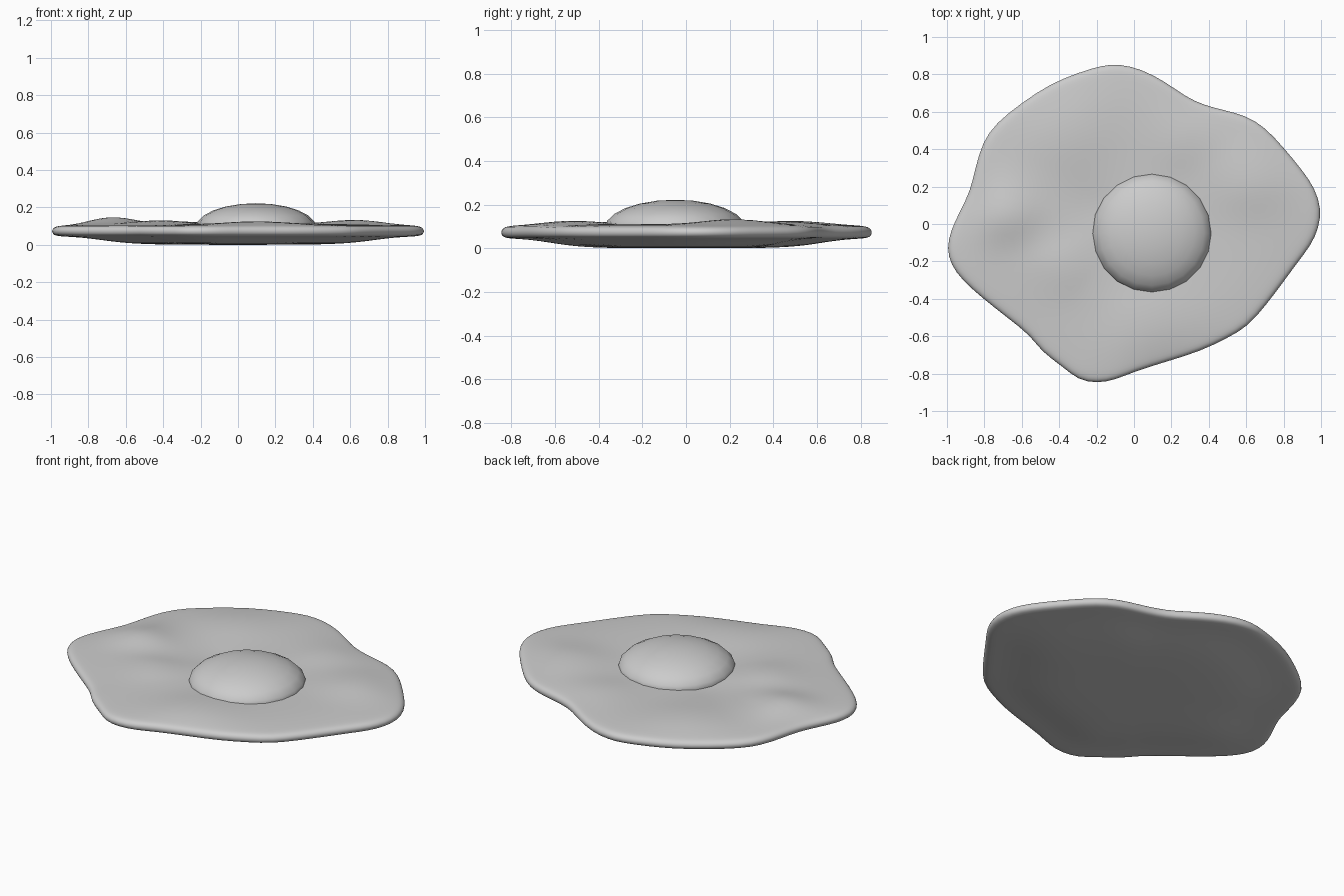
import bpy, bmesh, math

if "Cube" in bpy.data.objects:
    bpy.data.objects.remove(bpy.data.objects["Cube"])

# Wavy outline of the egg white, clockwise from the back
OUTLINE = [(-.08, .857), (.04, .83), (.17, .76), (.28, .68), (.37, .638), (.48, .61), (.60, .58),
           (.70, .52), (.80, .41), (.90, .29), (.97, .19), (1.003, .08), (.99, -.02), (.95, -.11),
           (.88, -.2), (.80, -.31), (.71, -.43), (.61, -.55), (.5, -.61), (.36, -.68), (.18, -.735),
           (0, -.79), (-.1, -.835), (-.2, -.853), (-.3, -.835), (-.38, -.765), (-.5, -.68),
           (-.55, -.6), (-.68, -.5), (-.82, -.39), (-.92, -.3), (-.98, -.22), (-1.003, -.13),
           (-.98, -.03), (-.93, .07), (-.875, .18), (-.85, .3), (-.81, .44), (-.74, .54),
           (-.60, .65), (-.45, .75), (-.3, .81), (-.17, .85)]

# Cross-section as (scale of outline, z), top centre to bottom centre
TOP = [(.12, .105), (.25, .105), (.35, .106), (.45, .107), (.55, .109), (.65, .110),
       (.75, .110), (.83, .108), (.90, .105), (.95, .102), (.98, .097)]
RIM = [(.995, .086), (1.0, .073), (.995, .058), (.98, .048)]
BOTTOM = [(.94, .044), (.85, .040), (.75, .028), (.65, .014), (.55, .006), (.42, .001), (.2, 0)]

# Gentle lumps in the top surface: x, y, height, radius
LUMPS = [(-.67, .05, .045, .15), (-.40, -.22, .027, .16), (.62, .22, .027, .18),
         (-.35, .48, .018, .2), (.1, -.52, .018, .2), (.25, .45, .014, .16),
         (-.2, .1, -.008, .12)]


def lump(x, y):
    return sum(h * math.exp(-((x - a) ** 2 + (y - b) ** 2) / r ** 2) for a, b, h, r in LUMPS)


def smooth_object(name, bm):
    bmesh.ops.recalc_face_normals(bm, faces=bm.faces)
    for f in bm.faces:
        f.smooth = True
    mesh = bpy.data.meshes.new(name)
    bm.to_mesh(mesh)
    bm.free()
    ob = bpy.data.objects.new(name, mesh)
    bpy.context.collection.objects.link(ob)
    return ob


# Egg white: stacked rings of the outline
bm = bmesh.new()
rings = []
for i, (s, z) in enumerate(TOP + RIM + BOTTOM):
    ring = []
    for x, y in OUTLINE:
        h = lump(x * s, y * s) * min(1, (1 - s) / .12) if i < len(TOP) else 0
        ring.append(bm.verts.new((x * s, y * s, z + h)))
    rings.append(ring)
n = len(OUTLINE)
for a, b in zip(rings, rings[1:]):
    for j in range(n):
        k = (j + 1) % n
        bm.faces.new((a[j], a[k], b[k], b[j]))
for ring, z in ((rings[0], .105), (rings[-1], 0)):
    c = bm.verts.new((0, 0, z))
    for j in range(n):
        bm.faces.new((ring[j], ring[(j + 1) % n], c))
white = smooth_object("egg_white", bm)
white.modifiers.new("smooth", 'SUBSURF').levels = 1

# Yolk: flattened ball sunk into the white
bm = bmesh.new()
bmesh.ops.create_uvsphere(bm, u_segments=20, v_segments=12, radius=1)
for v in bm.verts:
    v.co.x *= .322
    v.co.y *= .322
    v.co.z *= .13 if v.co.z > 0 else .07
yolk = smooth_object("yolk", bm)
yolk.location = (.096, -.05, .092)
